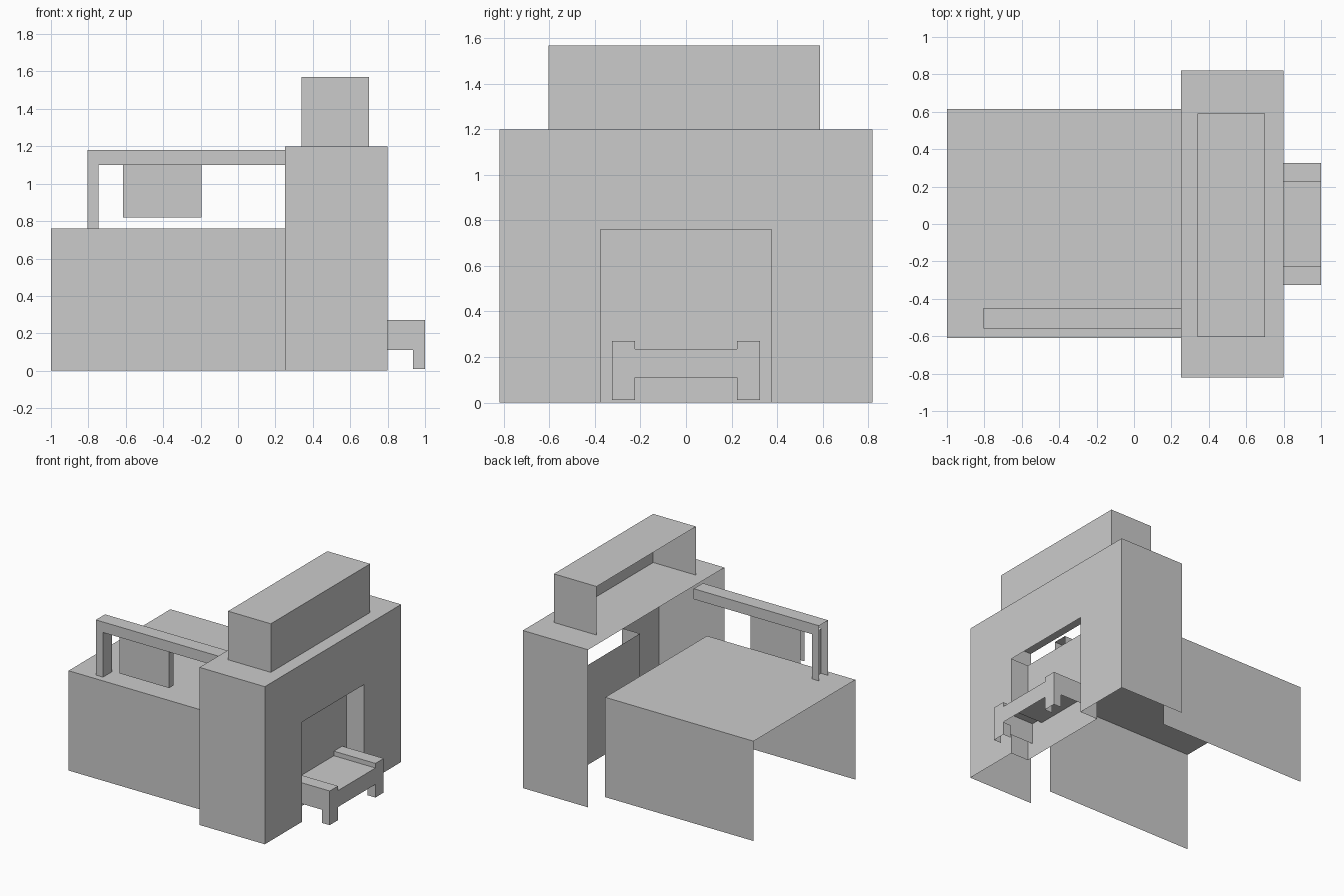
import bpy, bmesh
from mathutils import Vector

if "Cube" in bpy.data.objects:
    bpy.data.objects.remove(bpy.data.objects["Cube"])


def make_object(name, polygons):
    """One object from polygons given as (points, outward direction)."""
    bm = bmesh.new()
    for pts, out in polygons:
        face = bm.faces.new([bm.verts.new(p) for p in pts])
        face.normal_update()
        if face.normal.dot(Vector(out)) < 0:
            face.normal_flip()
    bmesh.ops.remove_doubles(bm, verts=bm.verts, dist=0.0005)
    mesh = bpy.data.meshes.new(name)
    bm.to_mesh(mesh)
    bm.free()
    obj = bpy.data.objects.new(name, mesh)
    bpy.context.collection.objects.link(obj)
    return obj


def box_sides(x, y, z, sides):
    """Chosen sides of a box, e.g. '+x -y +z'."""
    lim, result = (x, y, z), []
    for side in sides.split():
        axis = "xyz".index(side[1])
        u, v = [i for i in range(3) if i != axis]
        pts = []
        for a, b in ((0, 0), (1, 0), (1, 1), (0, 1)):
            p = [0, 0, 0]
            p[axis] = lim[axis][side[0] == "+"]
            p[u], p[v] = lim[u][a], lim[v][b]
            pts.append(p)
        out = [0, 0, 0]
        out[axis] = 1 if side[0] == "+" else -1
        result.append((pts, out))
    return result


SHELL = "+x -y +y +z"   # open underneath and at the rear (-x)

# Low rear hall: two side walls and a flat roof
make_object("rear_hall", box_sides((-1, 0.25), (-0.61, 0.615), (0, 0.76), "-y +y +z"))

# Tall front block with a doorway cut in its front wall
DOOR, DOOR_TOP, BACK = 0.375, 0.76, 0.65
wall = [(-0.82, 0), (-0.82, 1.2), (0.82, 1.2), (0.82, 0),
        (DOOR, 0), (DOOR, DOOR_TOP), (-DOOR, DOOR_TOP), (-DOOR, 0)]
make_object("tall_block",
            box_sides((0.25, 0.8), (-0.82, 0.82), (0, 1.2), "-y +y +z")
            + [([(0.8, y, z) for y, z in wall], (1, 0, 0))])

# Recess behind the doorway: back wall and two cheeks facing inward
alcove = box_sides((BACK, 0.8), (-DOOR, DOOR), (0, DOOR_TOP), "-x -y +y")
make_object("door_recess", [(p, [-c for c in out]) for p, out in alcove])

# Raised box on the roof
make_object("roof_box", box_sides((0.34, 0.70), (-0.605, 0.59), (1.2, 1.57), SHELL))

# Rail with its post, as one bent profile
rail = [(-0.805, 0.76), (-0.805, 1.18), (0.25, 1.18), (0.25, 1.1), (-0.745, 1.1), (-0.745, 0.76)]
ry = (-0.56, -0.45)
make_object("sign_rail",
            [([(x, y, z) for x, z in rail], (0, s, 0)) for y, s in zip(ry, (-1, 1))]
            + box_sides((-0.805, 0.25), ry, (1.1, 1.18), "+z")
            + box_sides((-0.805, -0.745), ry, (0.76, 1.1), "+x"))

# Board hanging from the rail
make_object("hanging_board", box_sides((-0.615, -0.195), (-0.55, -0.50), (0.82, 1.1), "+x -y +y"))

# Step in the doorway: profile with raised edges swept along x, plus front legs
half = [(0.325, 0.11), (0.325, 0.27), (0.225, 0.27), (0.225, 0.235)]
profile = half + [(-y, z) for y, z in reversed(half)]
step = [([(1.0, y, z) for y, z in profile], (1, 0, 0))]
for (y0, z0), (y1, z1) in zip(profile, profile[1:]):
    out = (0, z1 - z0, y0 - y1)
    step.append(([(BACK, y0, z0), (1, y0, z0), (1, y1, z1), (BACK, y1, z1)], out))
make_object("step", step)
for name, y in (("left_leg", (-0.325, -0.225)), ("right_leg", (0.225, 0.325))):
    make_object("step_" + name, box_sides((0.935, 1.0), y, (0.01, 0.11), "+x -y +y"))
